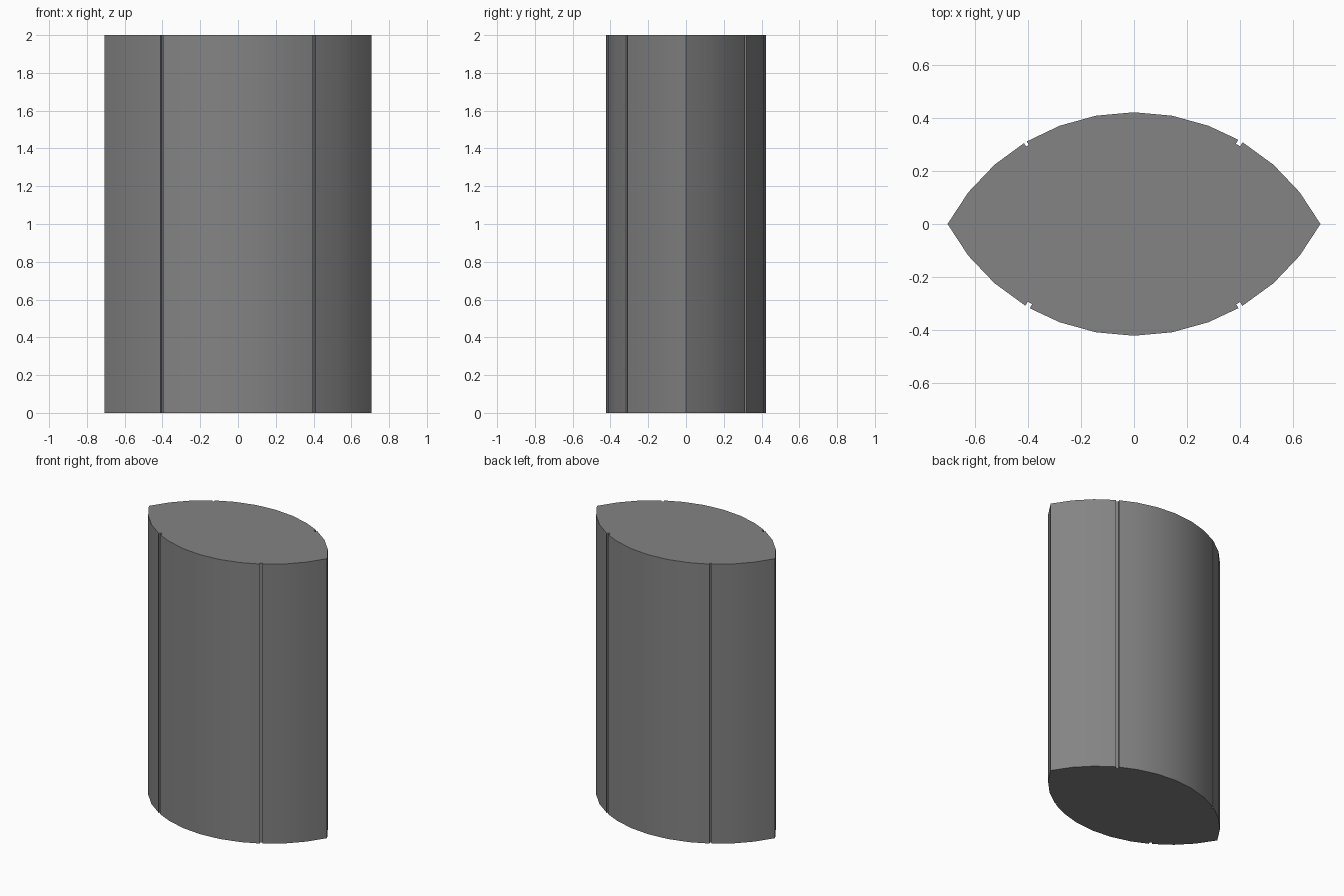
import bpy, bmesh
from math import sin, cos, asin, radians

if "Cube" in bpy.data.objects:
    bpy.data.objects.remove(bpy.data.objects["Cube"])

HALF_X, HALF_Y, HEIGHT = 0.706, 0.423, 2.0
R = (HALF_X**2 + HALF_Y**2) / (2 * HALF_Y)   # radius of each side arc
HALF_ANGLE = asin(HALF_X / R)
STEP = HALF_ANGLE / 6


def arc_point(angle, radius=R):
    return radius * sin(angle), radius * cos(angle) - (R - HALF_Y)


def notch(angle, half_width, depth):
    """Square groove cut into the arc: lip, floor, floor, lip."""
    d = half_width / R
    return [arc_point(angle - d), arc_point(angle - d, R - depth),
            arc_point(angle + d, R - depth), arc_point(angle + d)]


def side(left, right):
    """One curved side from the left tip up to (not including) the right tip."""
    pts = []
    for k in range(-6, 6):
        if k == -3:
            pts += notch(*left)
        elif k == 3:
            pts += notch(*right)
        else:
            pts.append(arc_point(k * STEP))
    return pts


# Lens-shaped outline with four grooves (angle, half width, depth)
wide = (radians(30.2), 0.0095, 0.018)
wide_left = (-radians(30.2), 0.0085, 0.017)
narrow = (-radians(30.9), 0.006, 0.015)
back = side(narrow, wide)
front = [(-x, -y) for x, y in side(wide_left, wide)]
outline = back + front

# Extrude the outline into the column
bm = bmesh.new()
face = bm.faces.new([bm.verts.new((x, y, 0)) for x, y in outline])
top = bmesh.ops.extrude_face_region(bm, geom=[face], use_keep_orig=True)["geom"]
bmesh.ops.translate(bm, vec=(0, 0, HEIGHT),
                    verts=[g for g in top if isinstance(g, bmesh.types.BMVert)])
bmesh.ops.recalc_face_normals(bm, faces=bm.faces)
mesh = bpy.data.meshes.new("grooved_column")
bm.to_mesh(mesh)
bm.free()
column = bpy.data.objects.new("grooved_column", mesh)
bpy.context.collection.objects.link(column)

# Dark grey finish
dark = bpy.data.materials.new("dark_grey")
dark.diffuse_color = (0.23, 0.23, 0.23, 1)
dark.use_nodes = True
dark.node_tree.nodes["Principled BSDF"].inputs["Base Color"].default_value = dark.diffuse_color
mesh.materials.append(dark)

# Smooth sides, sharp grooves, tips and rims
bpy.context.view_layer.objects.active = column
column.select_set(True)
bpy.ops.object.shade_smooth_by_angle(angle=radians(30))
